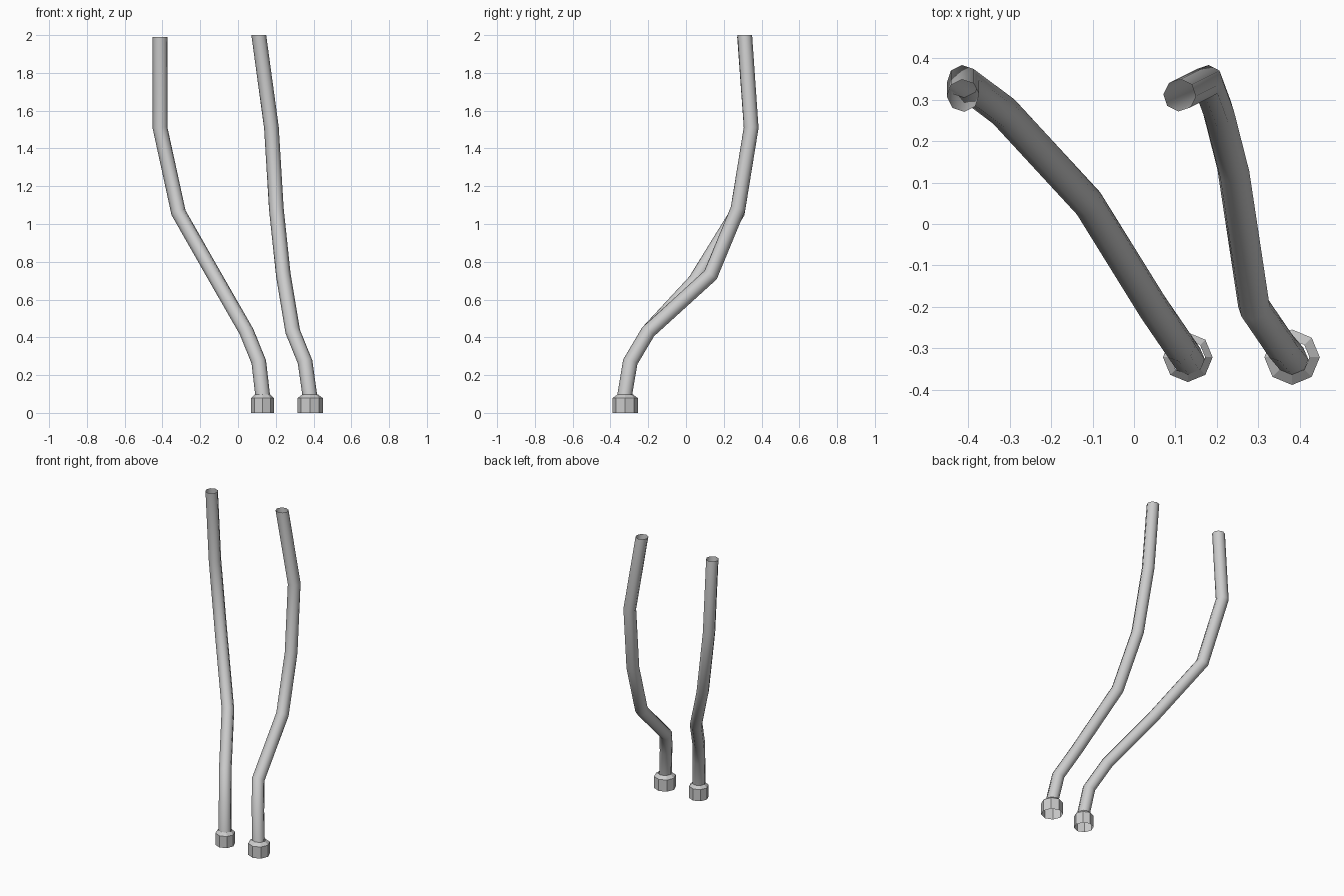
import bpy, bmesh, math
from mathutils import Vector

if "Cube" in bpy.data.objects:
    bpy.data.objects.remove(bpy.data.objects["Cube"])

SIDES = 8


def finish(name, bm, smooth):
    bmesh.ops.recalc_face_normals(bm, faces=bm.faces)
    me = bpy.data.meshes.new(name)
    bm.to_mesh(me)
    bm.free()
    for p in me.polygons:
        p.use_smooth = smooth
    ob = bpy.data.objects.new(name, me)
    bpy.context.collection.objects.link(ob)
    return ob


def skin(bm, rings):
    """Bridge consecutive rings of points, ends left open."""
    rings = [[bm.verts.new(p) for p in r] for r in rings]
    for a, b in zip(rings, rings[1:]):
        for i in range(SIDES):
            j = (i + 1) % SIDES
            bm.faces.new((a[i], a[j], b[j], b[i]))


def circle(x, y, z, r):
    return [Vector((x + r * math.cos(k * math.tau / SIDES),
                    y + r * math.sin(k * math.tau / SIDES), z)) for k in range(SIDES)]


def tube(name, path, r):
    """Round tube swept along a path with mitred bends and level end cuts."""
    pts = [Vector(p) for p in path]
    dirs = [(b - a).normalized() for a, b in zip(pts, pts[1:])]
    up = Vector((0, 0, 1))
    d = dirs[0]
    u = Vector((1, 0, 0))
    u = (u - d * u.dot(d)).normalized()
    v = d.cross(u)
    ring = [pts[0] + r * (math.cos(k * math.tau / SIDES) * u + math.sin(k * math.tau / SIDES) * v)
            for k in range(SIDES)]
    rings = []
    for i, p in enumerate(pts):
        d = dirs[max(i - 1, 0)]
        n = up if i in (0, len(pts) - 1) else (d + dirs[i]).normalized()
        # slide the ring along the segment onto the mitre plane
        ring = [q + d * ((p - q).dot(n) / d.dot(n)) for q in ring]
        rings.append(ring)
    bm = bmesh.new()
    skin(bm, rings)
    return finish(name, bm, True)


def nut(name, x, y, r, neck):
    """Open eight-sided end fitting with a chamfered shoulder."""
    bm = bmesh.new()
    skin(bm, [circle(x, y, z, q) for z, q in ((0, r), (0.078, r), (0.097, neck))])
    return finish(name, bm, False)


# Hoses
tube("left_hose", [(0.132, -0.327, 0.08), (0.11, -0.295, 0.27), (0.045, -0.2, 0.43),
                   (-0.11, 0.05, 0.70), (-0.315, 0.272, 1.06), (-0.413, 0.345, 1.51),
                   (-0.413, 0.31, 1.99)], 0.039)
tube("right_hose", [(0.382, -0.327, 0.08), (0.355, -0.295, 0.27), (0.29, -0.2, 0.43),
                    (0.24, 0.13, 0.73), (0.203, 0.275, 1.08), (0.177, 0.345, 1.51),
                    (0.11, 0.311, 2.0)], 0.039)

# End fittings
nut("left_nut", 0.13, -0.322, 0.06, 0.042)
nut("right_nut", 0.382, -0.322, 0.067, 0.042)
